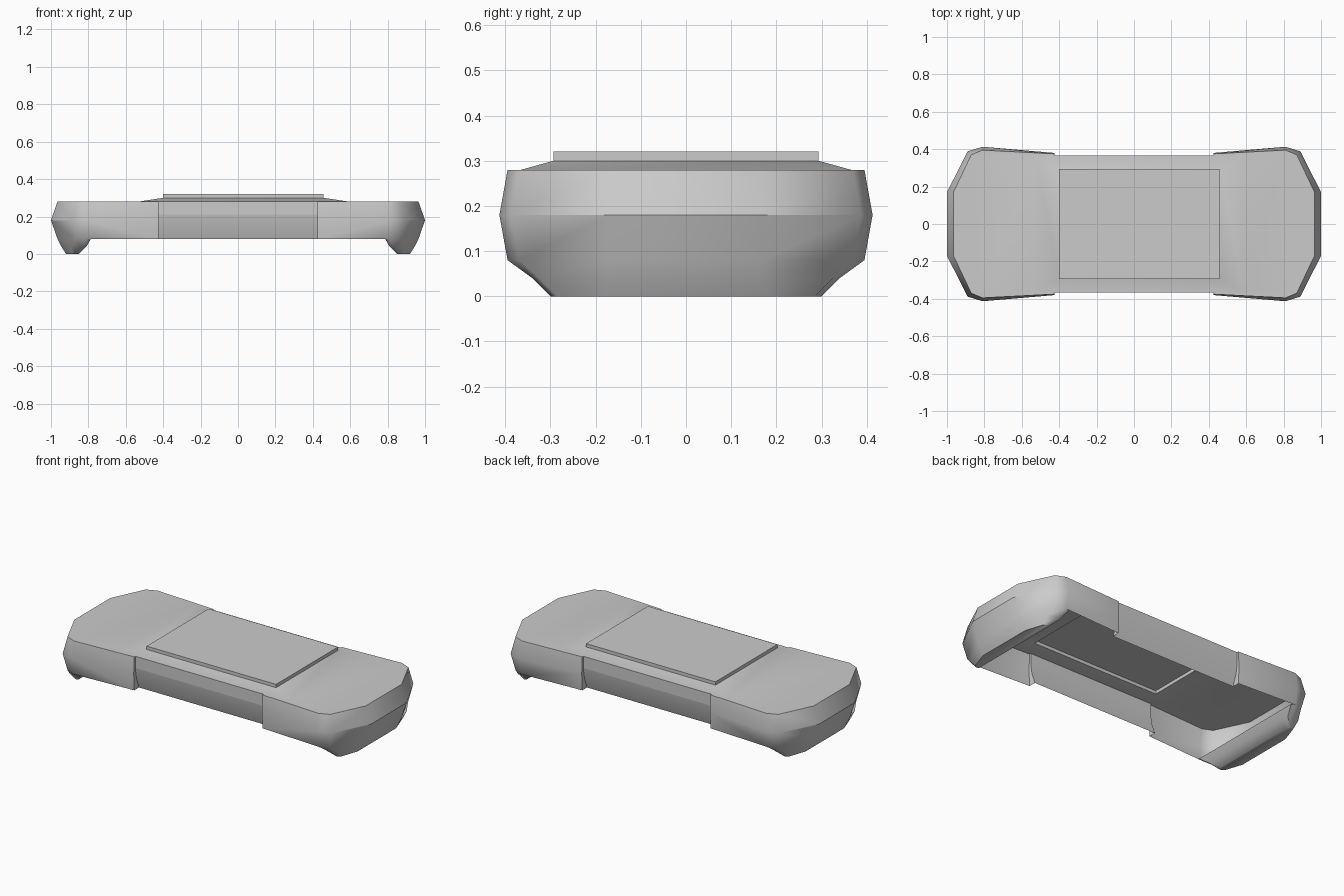
import bpy, bmesh, math

old = bpy.data.objects.get("Cube")
if old:
    bpy.data.objects.remove(old, do_unlink=True)

grey = bpy.data.materials.new("plain_grey")
grey.use_nodes = True
grey.diffuse_color = (0.6, 0.6, 0.6, 1)
grey.node_tree.nodes["Principled BSDF"].inputs["Base Color"].default_value = (0.6, 0.6, 0.6, 1)

TOP, MID, LOW = 0.28, 0.18, 0.08
STEP, WAIST = 0.425, 0.365


def finish(name, bm):
    """Weld, shade smooth and keep the hard edges and the end ridge sharp."""
    bmesh.ops.remove_doubles(bm, verts=bm.verts, dist=0.0005)
    for f in bm.faces:
        f.smooth = True
    for e in bm.edges:
        ridge = all(abs(v.co.z - MID) < 0.001 and abs(v.co.x) > 0.85 for v in e.verts)
        e.smooth = not (ridge or e.calc_face_angle(0) > math.radians(48))
    mesh = bpy.data.meshes.new(name)
    bm.to_mesh(mesh)
    bm.free()
    mesh.materials.append(grey)
    obj = bpy.data.objects.new(name, mesh)
    bpy.context.collection.objects.link(obj)
    return obj


def face(bm, points):
    return bm.faces.new([bm.verts.new(p) for p in points])


def loft(bm, rings, closed=False):
    for a, b in zip(rings, rings[1:]):
        n = len(a)
        for i in range(n if closed else n - 1):
            j = (i + 1) % n
            face(bm, (a[i], b[i], b[j], a[j]))


def outline(half, z, side):
    """Mirror a half outline across y and place it at one end."""
    full = half + [(x, -y) for x, y in reversed(half)]
    return [(side * x, y, z) for x, y in full]


def waist_profile(sy):
    return [(sy * y, z) for y, z in ((WAIST, TOP), (0.365, 0.21), (0.355, 0.15), (0.33, LOW))]


rim = [(STEP, 0.375), (0.81, 0.395), (0.87, 0.37), (0.965, 0.17)]
ridge = [(STEP, 0.38), (0.81, 0.413), (0.89, 0.388), (1.0, 0.17)]
foot = [(0.787, 0.28), (0.787, 0.389), (0.81, 0.395), (0.87, 0.37), (0.965, 0.17)]
foot_mid = [(0.81, 0.28), (0.81, 0.335), (0.835, 0.34), (0.89, 0.325), (0.945, 0.17)]
foot_base = [(0.85, 0.27), (0.85, 0.295), (0.865, 0.3), (0.885, 0.285), (0.92, 0.18)]

# end shells with their feet and the small step against the waist
for side, name in ((1, "left_end"), (-1, "right_end")):
    bm = bmesh.new()
    loft(bm, [outline(rim, TOP, side), outline(ridge, MID, side), outline(rim, LOW, side)])
    loft(bm, [outline(foot, LOW, side), outline(foot_mid, 0.04, side),
              outline(foot_base, 0, side)], closed=True)
    face(bm, outline(foot_base, 0, side))
    for sy in (1, -1):
        inner = [(side * STEP, y, z) for y, z in waist_profile(sy)]
        outer = [(side * STEP, sy * y, z) for y, z in ((0.375, LOW), (0.38, MID), (0.375, TOP))]
        face(bm, inner + outer)
    bmesh.ops.remove_doubles(bm, verts=bm.verts, dist=0.0005)
    bmesh.ops.recalc_face_normals(bm, faces=bm.faces)
    finish(name, bm)

# waist walls between the ends
for sy, name in ((-1, "front_wall"), (1, "back_wall")):
    bm = bmesh.new()
    loft(bm, [[(sy * x, y, z) for x in (STEP, -STEP)] for y, z in waist_profile(sy)])
    bmesh.ops.recalc_face_normals(bm, faces=bm.faces)
    bm.normal_update()
    if sum(f.normal.y for f in bm.faces) * sy < 0:
        bmesh.ops.reverse_faces(bm, faces=bm.faces)
    finish(name, bm)


# deck: flat ends, a sloped frame and a raised hollow panel
def rect(x0, x1, y, z):
    return [(x0, -y, z), (x1, -y, z), (x1, y, z), (x0, y, z)]


bm = bmesh.new()
base = rect(-0.53, 0.59, WAIST, TOP)
frame = rect(-0.4, 0.457, 0.293, 0.3)
panel = rect(-0.4, 0.457, 0.293, 0.32)
loft(bm, [base, frame, panel], closed=True)
face(bm, panel)
for side, x in ((1, 0.59), (-1, -0.53)):
    edge = [(x, -WAIST, TOP), (x, WAIST, TOP), (side * STEP, WAIST, TOP)]
    end = outline(rim, TOP, side)
    face(bm, edge + end + [(side * STEP, -WAIST, TOP)])
bmesh.ops.remove_doubles(bm, verts=bm.verts, dist=0.0005)
bmesh.ops.recalc_face_normals(bm, faces=bm.faces)
bm.normal_update()
if sum(f.normal.z * f.calc_area() for f in bm.faces) < 0:
    bmesh.ops.reverse_faces(bm, faces=bm.faces)
finish("deck", bm)
